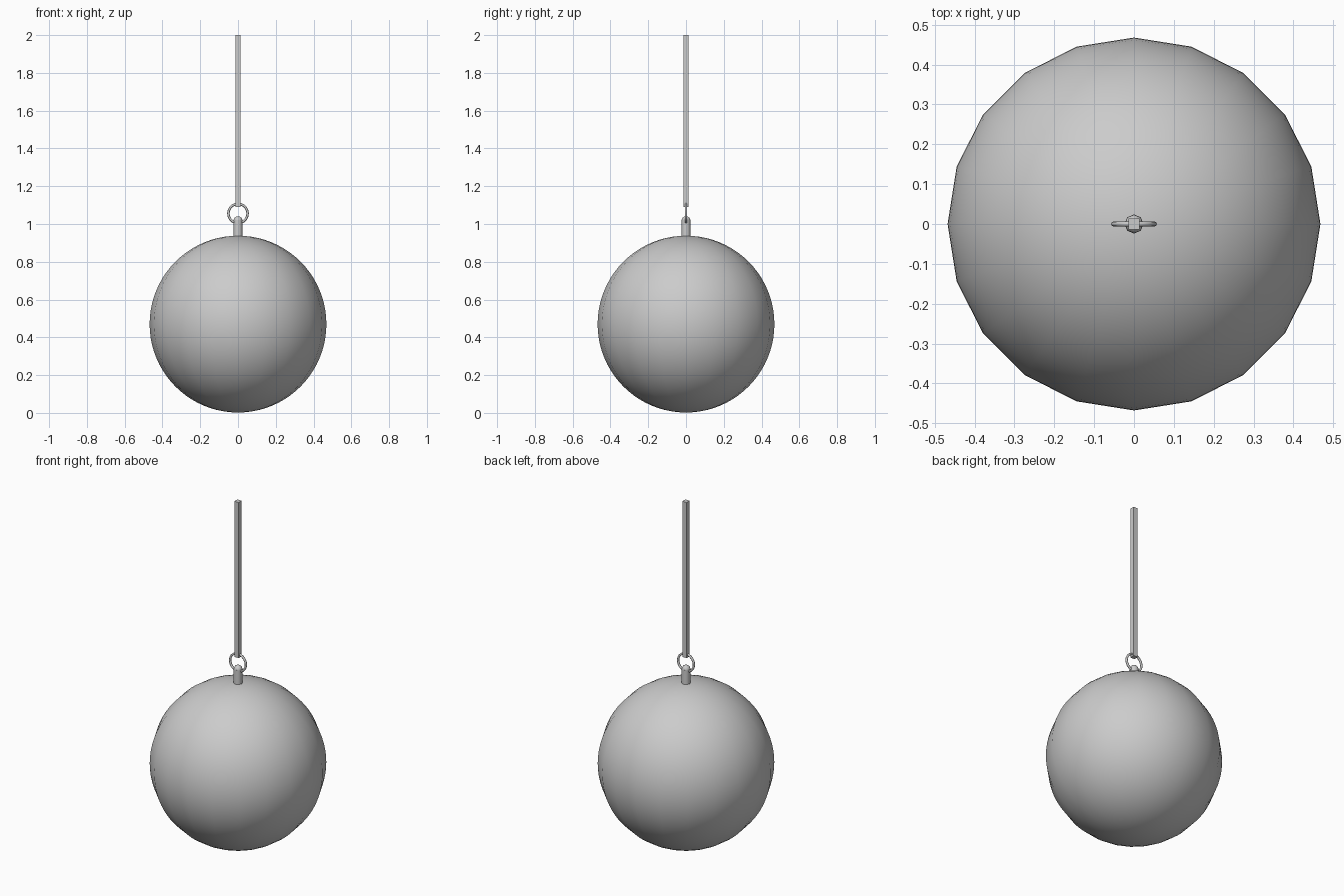
import bpy
from math import radians, pi

if "Cube" in bpy.data.objects:
    bpy.data.objects.remove(bpy.data.objects["Cube"])


def finish(name, angle=None):
    ob = bpy.context.object
    ob.name = name
    if angle:
        bpy.ops.object.shade_smooth_by_angle(angle=radians(angle))
    return ob


# Heavy ball, 20 sides around with fine rings
bpy.ops.mesh.primitive_uv_sphere_add(segments=20, ring_count=40, radius=0.468, location=(0, 0, 0.47))
finish("ball", 40)

# Stud with a domed top
bpy.ops.mesh.primitive_cylinder_add(vertices=8, radius=0.024, depth=0.1, location=(0, 0, 0.97))
finish("stud", 50)
bpy.ops.mesh.primitive_uv_sphere_add(segments=8, ring_count=8, radius=0.024, location=(0, 0, 1.017))
finish("stud_dome", 50)

# Ring linking the stud to the rod
bpy.ops.mesh.primitive_torus_add(major_segments=20, minor_segments=8, major_radius=0.051,
                                 minor_radius=0.0065, location=(0, 0, 1.056), rotation=(pi / 2, 0, 0))
finish("ring", 50)

# Square hanging rod
bpy.ops.mesh.primitive_cube_add(size=1, location=(0, 0, 1.545))
rod = finish("rod")
rod.scale = (0.028, 0.028, 0.91)
